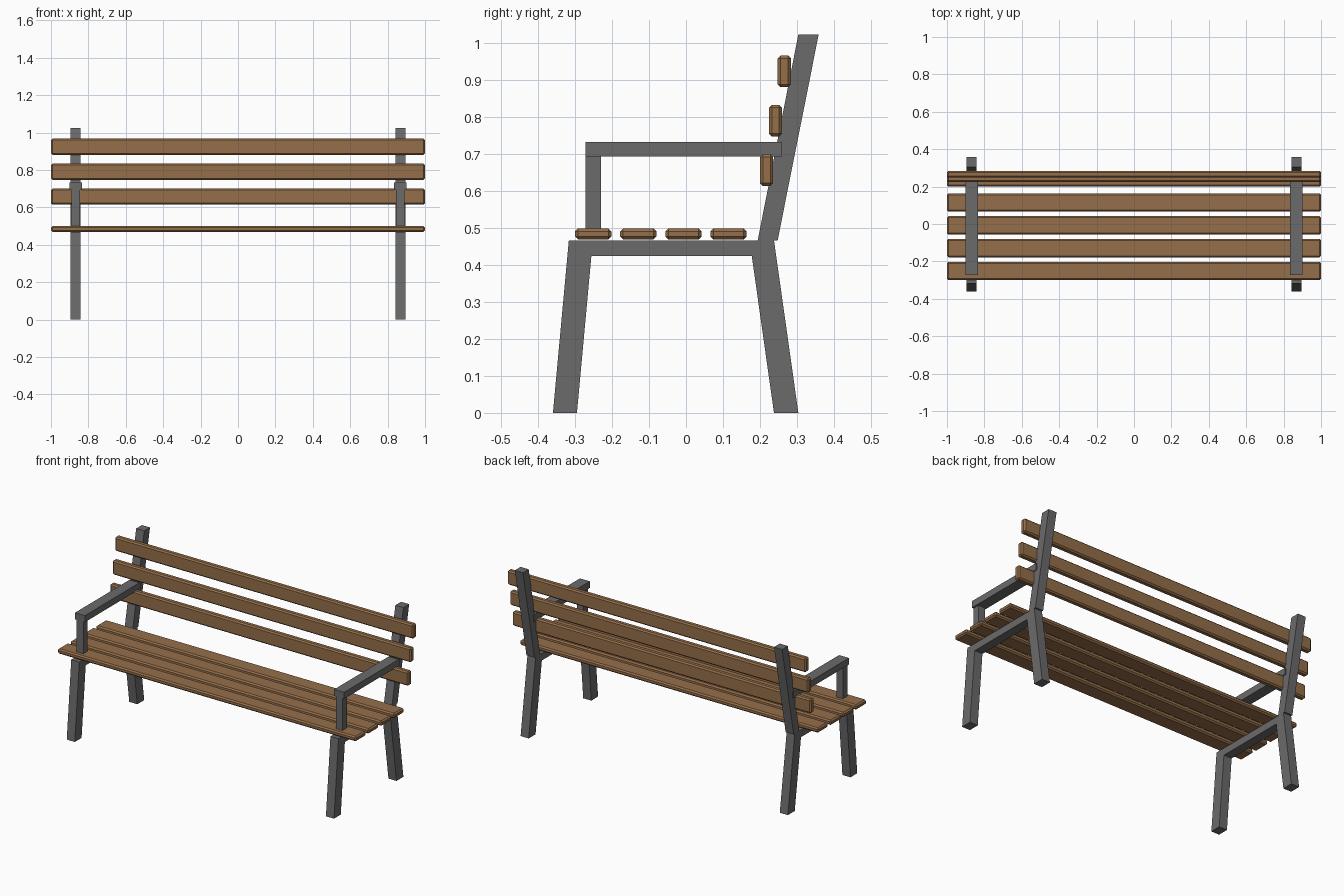
import bpy
import bmesh

if "Cube" in bpy.data.objects:
    bpy.data.objects.remove(bpy.data.objects["Cube"], do_unlink=True)


def material(name, colour):
    mat = bpy.data.materials.new(name)
    mat.use_nodes = True
    mat.diffuse_color = colour
    mat.node_tree.nodes["Principled BSDF"].inputs["Base Color"].default_value = colour
    return mat


wood = material("brown wood", (0.30, 0.158, 0.068, 1))
metal = material("grey metal", (0.145, 0.145, 0.15, 1))


def prism(name, profile, x, width, mat, bevel=0):
    """Extrude a (y, z) outline along x, centred on the given x."""
    bm = bmesh.new()
    face = bm.faces.new([bm.verts.new((x - width / 2, y, z)) for y, z in profile])
    side = bmesh.ops.extrude_face_region(bm, geom=[face])["geom"]
    moved = [v for v in side if isinstance(v, bmesh.types.BMVert)]
    bmesh.ops.translate(bm, verts=moved, vec=(width, 0, 0))
    bmesh.ops.recalc_face_normals(bm, faces=bm.faces)
    mesh = bpy.data.meshes.new(name)
    bm.to_mesh(mesh)
    bm.free()
    mesh.materials.append(mat)
    obj = bpy.data.objects.new(name, mesh)
    bpy.context.collection.objects.link(obj)
    if bevel:
        mod = obj.modifiers.new("Chamfer", "BEVEL")
        mod.width = bevel
        mod.segments = 1
    return obj


def rect(y0, y1, z0, z1):
    return [(y0, z0), (y1, z0), (y1, z1), (y0, z1)]


# Side frames: legs with crossbar, leaning upright, armrest and its post
legs = [(-0.36, 0), (-0.295, 0), (-0.256, 0.424), (0.178, 0.424),
        (0.238, 0), (0.304, 0), (0.238, 0.467), (-0.317, 0.467)]
upright = [(0.194, 0.467), (0.248, 0.467), (0.359, 1.024), (0.304, 1.024)]

for side, x in (("right", -0.868), ("left", 0.868)):
    prism(side + "_leg_frame", legs, x, 0.054, metal)
    prism(side + "_back_upright", upright, x, 0.054, metal)
    prism(side + "_armrest", rect(-0.272, 0.26, 0.693, 0.733), x, 0.066, metal)
    prism(side + "_armrest_post", rect(-0.272, -0.23, 0.48, 0.693), x, 0.044, metal)

# Seat slats
for i in range(4):
    y = -0.251 + i * 0.122
    prism(f"seat_slat_{i + 1}", rect(y - 0.049, y + 0.049, 0.469, 0.499),
          0, 2, wood, 0.008)

# Backrest slats, stepping back as they rise
for i in range(3):
    y, z = 0.218 + i * 0.024, 0.657 + i * 0.1335
    prism(f"back_slat_{i + 1}", rect(y - 0.018, y + 0.018, z - 0.043, z + 0.043),
          0, 2, wood, 0.008)
